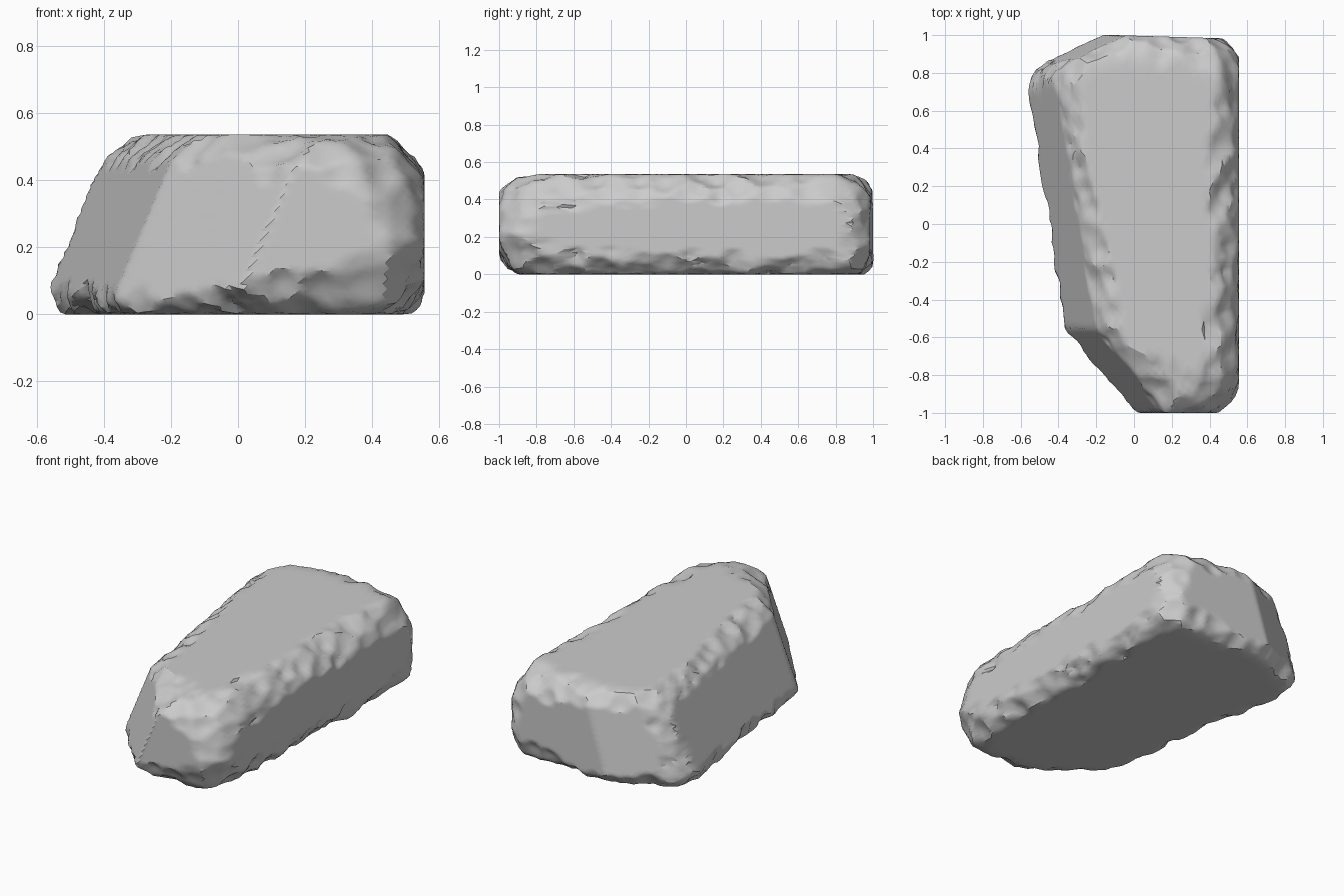
import bpy, bmesh, math
from mathutils import Vector, noise

if "Cube" in bpy.data.objects:
    bpy.data.objects.remove(bpy.data.objects["Cube"])

H = 0.535
CENTRE = Vector((0.06, 0.05, 0.26))


def plane(normal, point):
    n = Vector(normal).normalized()
    return n, n.dot(Vector(point))


# Flat sides of the stone; planes in one group meet in a crisp edge,
# while separate groups meet in a worn, chipped edge
GROUPS = [
    [plane((0, 0, 1), (0, 0, H))],
    [plane((0, 0, -1), (0, 0, 0))],
    [plane((1, 0, 0), (0.555, 0, 0))],
    [plane((0, -1, 0), (0, -1, 0)),                        # front
     plane((-1, -0.16, 0.42), (-0.55, 0.7, 0.1)),          # sloping left side
     plane((-0.169, -0.14, 0.07), (-0.36, -0.54, 0.1))],   # front-left cut
    [plane((0.03, 1, 0), (-0.1, 1, 0)),                    # back
     plane((-0.15, 0.33, 0.05), (-0.12, 1, 0.2))],         # back-left cut
]


def clamp(v):
    return max(0.0, min(1.0, v))


def field(p):
    """Negative inside the stone."""
    dist = [max(n.dot(p) - d for n, d in g) for g in GROUPS]
    hard = max(dist)
    # Rounder towards the upper right and the front right
    right = clamp((p.x + 0.1) / 0.5)
    r = 0.135 + right * (0.02 + 0.07 * clamp(p.z / 0.4) + 0.05 * clamp(-p.y * 2 - 0.8))
    active = [f + r for f in dist if f > -r]
    if len(active) < 2:
        return hard
    q = math.sqrt(sum(a * a for a in active))
    edge = clamp((q - max(active)) / 0.006)
    # Scooped chips with ridges between them
    cell = noise.voronoi(p * 9)[0][0]
    chip = 0.045 * (0.45 - cell) + 0.016 * noise.noise(p * 5)
    return max(hard, q - r - 0.009 + chip * edge)


# Stone: shrink a fine sphere's rays onto the surface
bm = bmesh.new()
bmesh.ops.create_icosphere(bm, subdivisions=6, radius=1)
for v in bm.verts:
    ray = Vector((v.co.x * 0.6, v.co.y, v.co.z * 0.36))
    lo, hi = 0.3, 2.0
    for _ in range(15):
        mid = (lo + hi) / 2
        if field(CENTRE + ray * mid) < 0:
            lo = mid
        else:
            hi = mid
    v.co = CENTRE + ray * lo

mesh = bpy.data.meshes.new("stone")
bm.to_mesh(mesh)
bm.free()
stone = bpy.data.objects.new("stone", mesh)
bpy.context.collection.objects.link(stone)
bpy.context.view_layer.objects.active = stone
stone.select_set(True)
bpy.ops.object.shade_smooth_by_angle(angle=math.radians(30))
